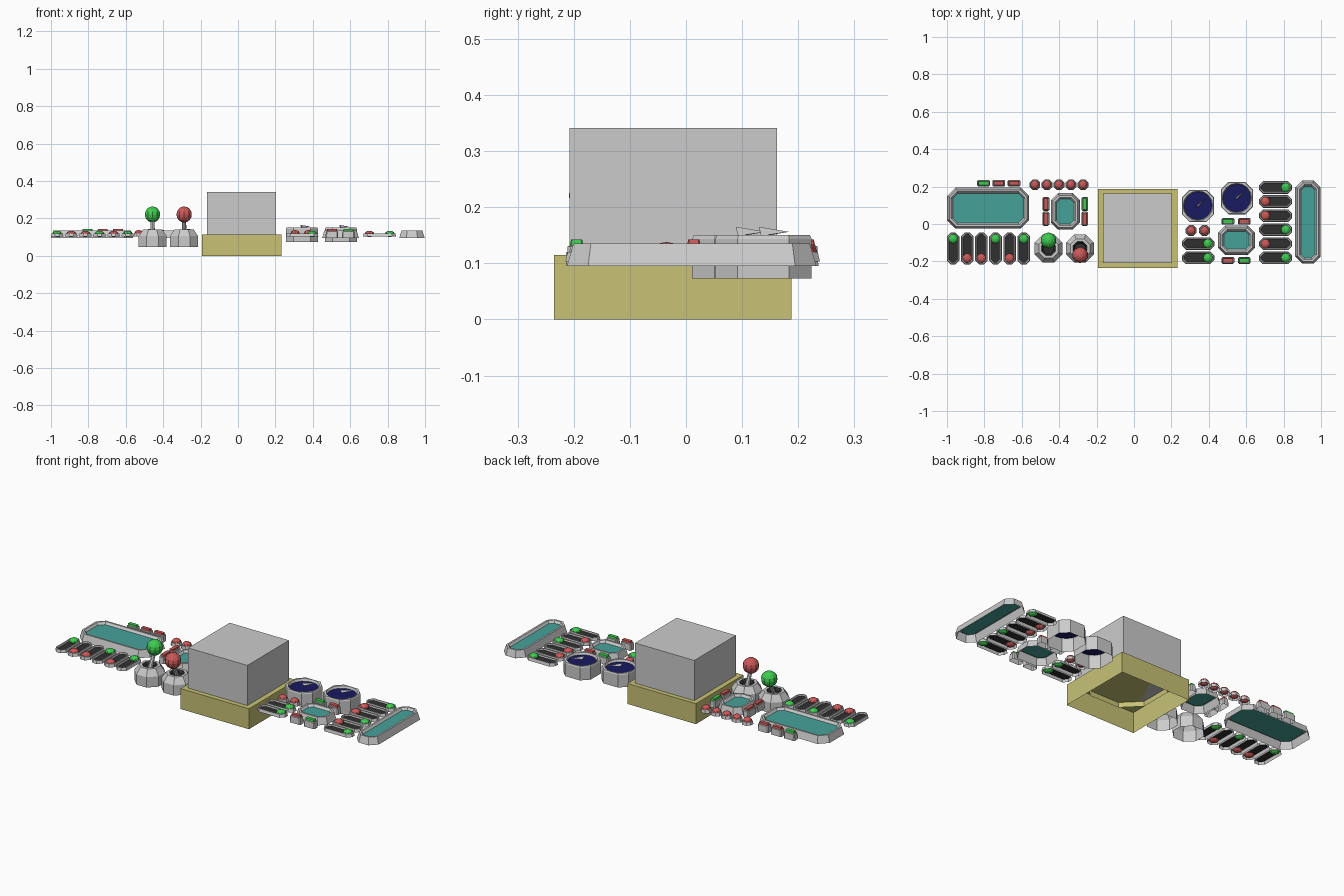
import bpy, bmesh, math
from mathutils import Vector

if "Cube" in bpy.data.objects:
    bpy.data.objects.remove(bpy.data.objects["Cube"])


def material(name, rgb):
    m = bpy.data.materials.new(name)
    m.diffuse_color = (*rgb, 1)
    m.use_nodes = True
    m.node_tree.nodes["Principled BSDF"].inputs["Base Color"].default_value = m.diffuse_color
    return m


YELLOW = material("yellow", (0.58, 0.54, 0.18))
TEAL = material("teal", (0.06, 0.36, 0.32))
NAVY = material("navy", (0.01, 0.01, 0.12))
RED = material("red", (0.6, 0.1, 0.1))
GREEN = material("green", (0.05, 0.6, 0.08))
DARK = material("dark", (0.03, 0.03, 0.03))


def finish(name, bm, mat=None, normals=True):
    if normals:
        bmesh.ops.recalc_face_normals(bm, faces=bm.faces)
    me = bpy.data.meshes.new(name)
    bm.to_mesh(me)
    bm.free()
    if mat:
        me.materials.append(mat)
    ob = bpy.data.objects.new(name, me)
    bpy.context.collection.objects.link(ob)
    return ob


def octagon(cx, cy, w, d, cut, inset, z):
    """Rectangle with cut corners, offset inwards, with edge midpoints (16 points)."""
    a, b = w / 2 - inset, d / 2 - inset
    c = max(cut - 0.586 * inset, 0.002)
    q = [(a, 0), (a, b - c), (a - c / 2, b - c / 2), (a - c, b), (0, b)]
    half = q + [(-x, y) for x, y in q[-2::-1]]
    pts = half + [(x, -y) for x, y in half[-2:0:-1]]
    return [Vector((cx + x, cy + y, z)) for x, y in pts]


def circle(cx, cy, r, z, n=16, turn=0.0):
    return [Vector((cx + r * math.cos(turn + i * math.tau / n),
                    cy + r * math.sin(turn + i * math.tau / n), z)) for i in range(n)]


def loft(name, loops, mat=None, cap=False):
    """Skin of quads through loops of equal length, running from the bottom upwards and inwards."""
    bm = bmesh.new()
    vs = [[bm.verts.new(p) for p in lp] for lp in loops]
    n = len(vs[0])
    for lo, hi in zip(vs, vs[1:]):
        for i in range(n):
            bm.faces.new((lo[i], lo[(i + 1) % n], hi[(i + 1) % n], hi[i]))
    if cap:
        bm.faces.new(vs[-1])
    return finish(name, bm, mat, normals=False)


def panel(name, cx, cy, w, d, cut, rings, mat):
    """Bezel made from (inset, z) rings, filled with a coloured face."""
    loops = [octagon(cx, cy, w, d, cut, i, z) for i, z in rings]
    loft(name + "_frame", loops)
    loft(name + "_face", loops[-1:], mat, True)


def ball(name, loc, r, mat, flat=1.0, seg=8, rings=6):
    bm = bmesh.new()
    bmesh.ops.create_uvsphere(bm, u_segments=seg, v_segments=rings, radius=r)
    for v in bm.verts:
        v.co = Vector((v.co.x, v.co.y, v.co.z * flat)) + Vector(loc)
    finish(name, bm, mat)


def block(name, x, y, z, mat=None, open_bottom=False):
    lo, hi = zip(x, y, z)
    bm = bmesh.new()
    bmesh.ops.create_cube(bm, size=1)
    for v in bm.verts:
        v.co = [lo[i] + (v.co[i] + 0.5) * (hi[i] - lo[i]) for i in range(3)]
    if open_bottom:
        bm.faces.ensure_lookup_table()
        bottom = min(bm.faces, key=lambda f: f.calc_center_median().z)
        bmesh.ops.delete(bm, geom=[bottom], context="FACES_ONLY")
    finish(name, bm, mat, normals=not open_bottom)


# central plinth, hollow below, with grey block on top
block("plinth", (-0.193, 0.233), (-0.235, 0.188), (0, 0.115), YELLOW, True)
loft("plinth_inner_ring", [octagon(0.02, -0.023, 0.36, 0.36, 0.09, 0, 0.085),
                           octagon(0.02, -0.023, 0.36, 0.36, 0.09, 0, 0.113)], YELLOW)
block("top_block", (-0.165, 0.204), (-0.208, 0.162), (0.115, 0.341))

# screens
SCREEN = [(0, 0.095), (0.012, 0.135), (0.022, 0.135), (0.031, 0.122)]
for name, *dims in [("left_screen", -0.78, 0.085, 0.439, 0.22, 0.045),
                    ("right_screen", 0.93, 0.01, 0.136, 0.445, 0.038),
                    ("left_small_screen", -0.367, 0.067, 0.155, 0.195, 0.038),
                    ("right_small_screen", 0.548, -0.087, 0.197, 0.157, 0.038)]:
    panel(name, *dims, SCREEN, TEAL)


# rectangular push buttons
def push_button(cx, cy, w, d, mat):
    panel("push_button_base", cx, cy, w, d, 0.006, [(0, 0.095), (0.002, 0.13), (0.006, 0.132)], None)
    loft("push_button_cap", [octagon(cx, cy, w, d, 0.006, i, z)
                             for i, z in [(0.006, 0.132), (0.008, 0.142)]], mat, True)


for x, y, mat in [(-0.805, 0.218, GREEN), (-0.723, 0.218, RED), (-0.642, 0.218, RED),
                  (0.502, 0.014, GREEN), (0.59, 0.014, RED),
                  (0.502, -0.195, RED), (0.59, -0.195, GREEN)]:
    push_button(x, y, 0.068, 0.036, mat)
for x, y, mat in [(-0.471, 0.107, RED), (-0.471, 0.028, RED),
                  (-0.263, 0.107, GREEN), (-0.263, 0.028, RED)]:
    push_button(x, y, 0.036, 0.075, mat)

# round buttons
for x, y in [(-0.53 + 0.0643 * i, 0.21) for i in range(5)] + [(0.305, -0.035), (0.377, -0.035)]:
    loft("round_button_base", [circle(x, y, r, z, 8, math.pi / 8)
                               for r, z in [(0.031, 0.103), (0.027, 0.12)]], None, True)
    ball("round_button_cap", (x, y, 0.12), 0.024, RED, 0.75)


# sliders: slotted plate with a domed knob
def slider(cx, cy, w, d, side, mat):
    panel("slider", cx, cy, w, d, 0.022,
          [(0, 0.103), (0.004, 0.12), (0.009, 0.12), (0.012, 0.113)], DARK)
    dx, dy = (side * (w / 2 - 0.034), 0) if w > d else (0, side * (d / 2 - 0.034))
    ball("slider_knob", (cx + dx, cy + dy, 0.117), 0.026, mat, 0.65)


for i, side in enumerate([1, -1, -1, 1, -1, 1]):
    mat = GREEN if side > 0 else RED
    slider(-0.967 + 0.0755 * i, -0.131, 0.068, 0.172, side, mat)
    slider(0.757, 0.195 - 0.0752 * i, 0.177, 0.068, side, mat)
for y in (-0.105, -0.181):
    slider(0.343, y, 0.173, 0.068, 1, GREEN)

# dials with needles
for x, y in [(0.342, 0.097), (0.55, 0.138)]:
    rim = [octagon(x, y, 0.171, 0.172, 0.04, 0, 0.073), octagon(x, y, 0.171, 0.172, 0.04, 0, 0.143),
           octagon(x, y, 0.171, 0.172, 0.04, 0.003, 0.15),
           circle(x, y, 0.08, 0.15), circle(x, y, 0.075, 0.138)]
    loft("dial_frame", rim)
    loft("dial_face", rim[-1:], NAVY, True)
    bm = bmesh.new()
    u, s = Vector((0.7, 0.7, 0)), Vector((0.7, -0.7, 0))
    c = Vector((x, y, 0))
    pts = [c - u * 0.012 + Vector((0, 0, 0.165)), c - s * 0.006 + Vector((0, 0, 0.149)),
           c + s * 0.006 + Vector((0, 0, 0.149)), c + u * 0.065 + Vector((0, 0, 0.156))]
    v = [bm.verts.new(p) for p in pts]
    for f in [(0, 1, 2), (0, 3, 1), (0, 2, 3), (1, 3, 2)]:
        bm.faces.new([v[i] for i in f])
    finish("dial_needle", bm)

# joysticks: one leaning back, one leaning forward
for x, ball_y, mat in [(-0.457, -0.088, GREEN), (-0.288, -0.166, RED)]:
    y = -0.131
    loft("joystick_base", [circle(x, y, r, z, 8, math.pi / 8) for r, z in
                           [(0.081, 0.047), (0.081, 0.105), (0.056, 0.14), (0.04, 0.14)]])
    loft("joystick_socket", [circle(x, y, r, z, 8, math.pi / 8) for r, z in
                             [(0.04, 0.14), (0.03, 0.125)]], DARK, True)
    loft("joystick_stick", [circle(x, y, 0.013, 0.12, 8), circle(x, ball_y, 0.010, 0.2, 8)])
    ball("joystick_ball", (x, ball_y, 0.221), 0.043, mat, 1.0, 10, 8)
